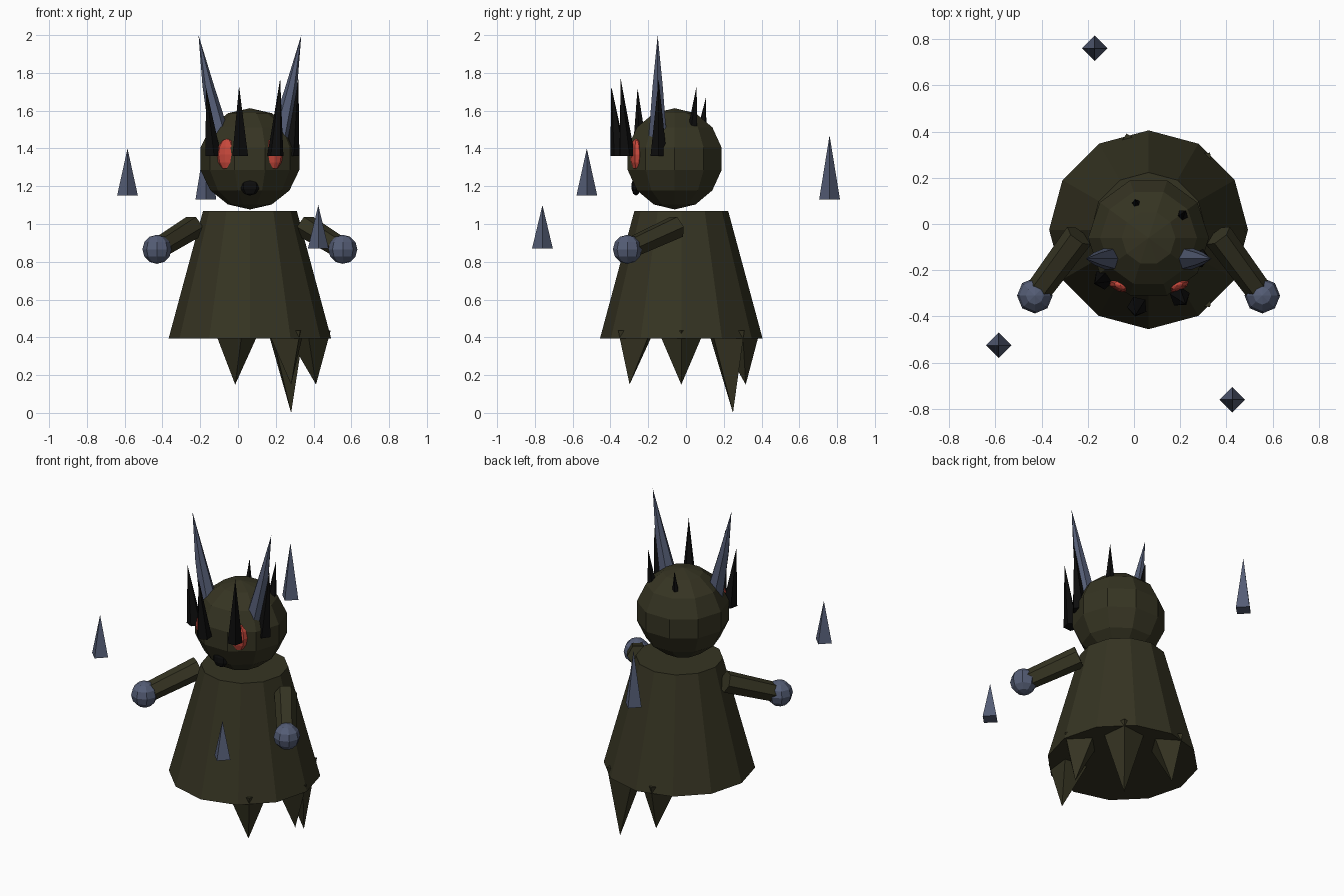
import bpy, math
from mathutils import Vector, Matrix

cube = bpy.data.objects.get("Cube")
if cube:
    bpy.data.objects.remove(cube, do_unlink=True)


def material(name, rgb):
    m = bpy.data.materials.new(name)
    m.use_nodes = True
    col = (*rgb, 1)
    m.diffuse_color = col
    bsdf = m.node_tree.nodes["Principled BSDF"]
    bsdf.inputs["Base Color"].default_value = col
    bsdf.inputs["Roughness"].default_value = 0.9
    return m


OLIVE = material("dark olive", (0.036, 0.034, 0.016))
SLATE = material("slate blue", (0.09, 0.11, 0.18))
BLACK = material("black", (0.004, 0.004, 0.004))
RED = material("red", (0.58, 0.065, 0.045))

MID_X, BODY_Y = 0.063, -0.025


def loft(name, mat, rings, sides, phase=0.0, matrix=None):
    """Join level rings given as (centre, radius); radius 0 makes a point."""
    verts, loops, faces = [], [], []
    for centre, r in rings:
        c = Vector(centre)
        count = sides if r else 1
        loops.append(list(range(len(verts), len(verts) + count)))
        for i in range(count):
            a = phase + math.tau * i / sides
            verts.append(c + Vector((math.cos(a), math.sin(a), 0)) * r)
    for lo, hi in zip(loops, loops[1:]):
        for i in range(sides):
            j = (i + 1) % sides
            quad = [lo[i % len(lo)], lo[j % len(lo)], hi[j % len(hi)], hi[i % len(hi)]]
            faces.append(list(dict.fromkeys(quad)))
    if len(loops[0]) > 1:
        faces.append(loops[0][::-1])
    if len(loops[-1]) > 1:
        faces.append(loops[-1])
    mesh = bpy.data.meshes.new(name)
    mesh.from_pydata(verts, [], faces)
    if matrix:
        mesh.transform(matrix)
    mesh.materials.append(mat)
    obj = bpy.data.objects.new(name, mesh)
    bpy.context.collection.objects.link(obj)
    return obj


def ball(name, mat, centre, size, sides, bands, phase=0.0, turn=0.0):
    """Faceted ellipsoid with the given half sizes."""
    rings = []
    for i in range(bands + 1):
        a = math.pi * i / bands
        r = math.sin(a) if 0 < i < bands else 0
        rings.append(((0, 0, -math.cos(a)), r))
    m = Matrix.Translation(centre) @ Matrix.Rotation(turn, 4, "Z") @ Matrix.Diagonal((*size, 1))
    return loft(name, mat, rings, sides, phase, m)


def around(centre, radius, angle, z):
    return Vector((centre[0] + radius * math.cos(angle), centre[1] + radius * math.sin(angle), z))


# Robe and head
loft("robe", OLIVE, [((MID_X, BODY_Y, 0.395), 0.43), ((MID_X, BODY_Y, 1.07), 0.248)], 12)
ball("head", OLIVE, (MID_X, -0.06, 1.345), (0.268,) * 3, 10, 7)

# Ragged points hanging from the hem
for i, tip_z in ((-1, 0.15), (0, 0.15), (1, 0.0), (2, 0.15)):
    a = math.tau * i / 7
    mid = (MID_X, BODY_Y)
    loft("hem_point", OLIVE,
         [(around(mid, 0.35, a, tip_z), 0), (around(mid, 0.305, a, 0.435), 0.122)], 4, a)

# Crown of leaning spikes
for i, tip_z in ((-3, 1.72), (-2, 1.73), (-1, 1.77), (0, 1.77), (1, 1.73), (2, 1.67)):
    a = math.tau * i / 7
    mid = (MID_X, -0.145)
    loft("crown_spike", BLACK,
         [(around(mid, 0.217, a, 1.36), 0.045), (around(mid, 0.257, a, tip_z), 0)], 5, a)

# Paired parts: eyes, horns, arms and hands
for s, side in ((1, "left"), (-1, "right")):
    phase = 0 if s > 0 else math.pi
    ball(side + "_eye", RED, (MID_X + s * 0.122, -0.265, 1.368), (0.056, 0.028, 0.084),
         8, 6, 0, s * math.radians(20))
    loft(side + "_horn", SLATE,
         [((MID_X + s * 0.155, -0.15, 1.45), 0.056),
          ((MID_X + s * 0.22, -0.15, 1.73), 0.031),
          ((MID_X + s * 0.272, -0.15, 2.0), 0)], 6, phase)
    shoulder = Vector((MID_X + s * 0.3, -0.05, 0.985))
    hand = Vector((MID_X + s * 0.492, -0.31, 0.866))
    reach = hand - shoulder
    m = Matrix.Translation(shoulder) @ reach.to_track_quat("Z", "Y").to_matrix().to_4x4()
    loft(side + "_arm", OLIVE, [((0, 0, 0), 0.064), ((0, 0, reach.length), 0.056)], 6, 0, m)
    ball(side + "_hand", SLATE, hand, (0.077,) * 3, 8, 6, 0)

# Small nose
ball("nose", BLACK, (MID_X, -0.265, 1.2), (0.05, 0.024, 0.05), 8, 5)

# Floating shards
for x, y, low, high in ((-0.585, -0.525, 1.15, 1.4), (0.425, -0.76, 0.87, 1.1),
                        (-0.17, 0.76, 1.13, 1.47)):
    loft("floating_shard", SLATE, [((x, y, low), 0.055), ((x, y, high), 0)], 4)
